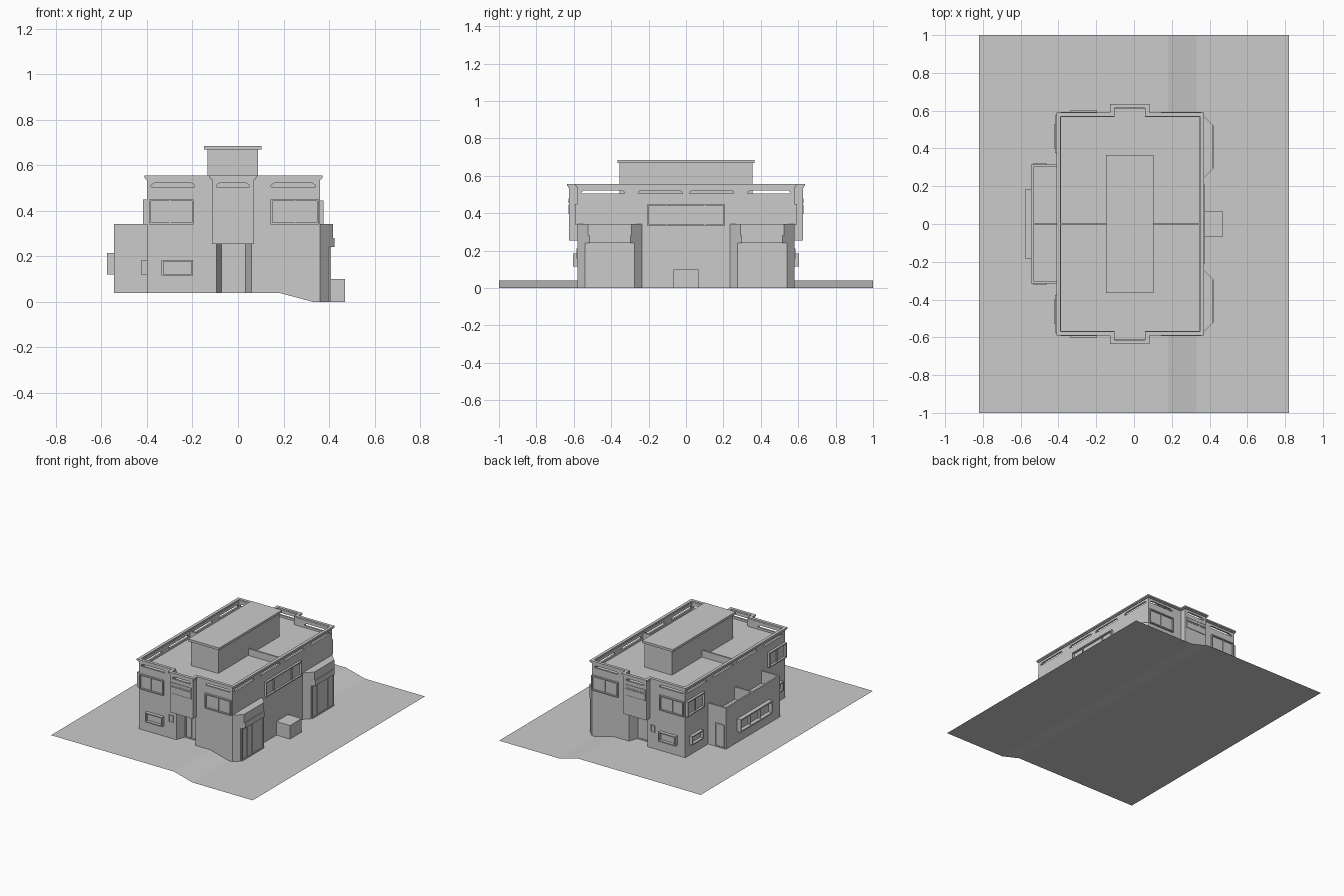
import bpy, bmesh

if "Cube" in bpy.data.objects:
    bpy.data.objects.remove(bpy.data.objects["Cube"])

ROOF, TOP = 0.49, 0.545


def ground_z(x):
    return 0.04 * min(1, max(0, (0.33 - x) / 0.15))


def finish(name, bm):
    bmesh.ops.recalc_face_normals(bm, faces=bm.faces)
    me = bpy.data.meshes.new(name)
    bm.to_mesh(me)
    bm.free()
    ob = bpy.data.objects.new(name, me)
    bpy.context.collection.objects.link(ob)
    return ob


def prism(name, pts, z0, z1):
    """Vertical prism; z0=None makes the open bottom follow the ground."""
    bm = bmesh.new()
    lo = [bm.verts.new((x, y, ground_z(x) if z0 is None else z0)) for x, y in pts]
    hi = [bm.verts.new((x, y, z1)) for x, y in pts]
    n = len(pts)
    for i in range(n):
        j = (i + 1) % n
        bm.faces.new((lo[i], lo[j], hi[j], hi[i]))
    bm.faces.new(hi)
    if z0 is not None:
        bm.faces.new(lo[::-1])
    return finish(name, bm)


def ring(name, outer, inner, z0, z1):
    bm = bmesh.new()
    loops = [[bm.verts.new((x, y, z)) for x, y in pts]
             for pts, z in ((outer, z0), (outer, z1), (inner, z1), (inner, z0))]
    n = len(outer)
    for k in range(4):
        a, b = loops[k], loops[(k + 1) % 4]
        for i in range(n):
            j = (i + 1) % n
            bm.faces.new((a[i], a[j], b[j], b[i]))
    return finish(name, bm)


def boxes(name, items):
    """One mesh made of boxes (x0, x1, y0, y1, z0, z1)."""
    bm = bmesh.new()
    for x0, x1, y0, y1, z0, z1 in items:
        for v in bmesh.ops.create_cube(bm, size=1)['verts']:
            v.co = ((x0 + x1) / 2 + v.co.x * (x1 - x0),
                    (y0 + y1) / 2 + v.co.y * (y1 - y0),
                    (z0 + z1) / 2 + v.co.z * (z1 - z0))
    return finish(name, bm)


def on_wall(axis, s, wall, out, a0, a1, z0, z1):
    p, q = sorted((s * (wall - 0.005), s * (wall + out)))
    return (p, q, a0, a1, z0, z1) if axis == 'x' else (a0, a1, p, q, z0, z1)


def window(name, axis, s, wall, a0, a1, z0, z1, out=0.014, splits=(), t=0.008):
    """Projecting frame with mullions and a set-back pane."""
    parts = [(out, a0, a0 + t, z0, z1), (out, a1 - t, a1, z0, z1),
             (out, a0 + t, a1 - t, z0, z0 + t), (out, a0 + t, a1 - t, z1 - t, z1),
             (0.002, a0 + t, a1 - t, z0 + t, z1 - t)]
    parts += [(out * 0.6, m - 0.003, m + 0.003, z0 + t, z1 - t) for m in splits]
    return boxes(name, [on_wall(axis, s, wall, *p) for p in parts])


def outline(d):
    """Upper storey plan with the two bumps, offset by d."""
    half = [(-0.40 - d, 0.58 + d), (-0.115 - d, 0.58 + d), (-0.115 - d, 0.625 + d),
            (0.07 + d, 0.625 + d), (0.07 + d, 0.58 + d), (0.36 + d, 0.58 + d)]
    return half + [(x, -y) for x, y in reversed(half)]


# ground sheet with a gentle step
bm = bmesh.new()
rows = [[bm.verts.new((x, y, ground_z(x))) for y in (-1, 1)] for x in (-0.82, 0.18, 0.33, 0.82)]
for a, b in zip(rows, rows[1:]):
    bm.faces.new((a[0], b[0], b[1], a[1]))
finish("ground", bm)

# lower storey with tapered entrance recesses
half = [(-0.40, 0.58), (-0.095, 0.58), (-0.072, 0.51), (0.033, 0.51), (0.059, 0.58),
        (0.18, 0.58), (0.33, 0.58), (0.36, 0.58)]
prism("lower_storey", half + [(x, -y) for x, y in reversed(half)], None, 0.255)

# upper storey, parapet and cornice
prism("upper_storey", outline(0), 0.255, ROOF)
parapet = ring("parapet", outline(0), outline(-0.013), ROOF, TOP)
ring("cornice_lower", outline(0.006), outline(-0.013), 0.537, TOP)
ring("cornice_top", outline(0.011), outline(-0.011), TOP, 0.555)

# slots cut through the parapet
bm = bmesh.new()


def slot(axis, a0, a1, z0=0.505, z1=0.522):
    prof = [(a0, z0), (a1, z0), (a1, z0 + 0.008), (a1 - 0.015, z1), (a0 + 0.015, z1), (a0, z0 + 0.008)]
    ends = [[bm.verts.new((a, e, z) if axis == 'y' else (e, a, z)) for a, z in prof] for e in (-0.8, 0.8)]
    for i in range(6):
        j = (i + 1) % 6
        bm.faces.new((ends[0][i], ends[0][j], ends[1][j], ends[1][i]))
    bm.faces.new(ends[0])
    bm.faces.new(ends[1])


cutters = []
for axis, spans in (('y', ((-0.382, -0.19), (-0.095, 0.05), (0.145, 0.34))),
                    ('x', ((-0.558, -0.33), (-0.255, -0.02), (0.02, 0.255), (0.33, 0.558)))):
    bm = bmesh.new()
    for a0, a1 in spans:
        slot(axis, a0, a1)
    cut = finish("slot_cutter_" + axis, bm)
    cut.hide_render = True
    cut.hide_set(True)
    mod = parapet.modifiers.new("slots_" + axis, 'BOOLEAN')
    mod.operation = 'DIFFERENCE'
    mod.solver = 'EXACT'
    mod.object = cut
    cutters.append(cut)
bpy.context.view_layer.update()
baked = bpy.data.meshes.new_from_object(parapet.evaluated_get(bpy.context.evaluated_depsgraph_get()))
parapet.modifiers.clear()
parapet.data = baked
for cut in cutters:
    bpy.data.objects.remove(cut)

# rooftop block and party walls
boxes("penthouse", [(-0.134, 0.088, -0.355, 0.355, ROOF - 0.005, 0.67)])
boxes("penthouse_roof", [(-0.149, 0.103, -0.366, 0.366, 0.668, 0.685)])
boxes("roof_divider", [(-0.389, -0.13, -0.006, 0.006, ROOF - 0.005, 0.54),
                       (0.085, 0.349, -0.006, 0.006, ROOF - 0.005, 0.54)])

# left annex with walled terrace and projecting window
prism("annex", [(-0.545, -0.315), (-0.395, -0.315), (-0.395, 0.315), (-0.545, 0.315)], None, 0.25)
prism("terrace_wall", [(-0.398, -0.315), (-0.545, -0.315), (-0.545, 0.315), (-0.398, 0.315),
                       (-0.398, 0.303), (-0.533, 0.303), (-0.533, -0.303), (-0.398, -0.303)], 0.25, 0.342)
boxes("terrace_divider", [(-0.535, -0.395, -0.006, 0.006, 0.248, 0.342)])
window("annex_window", 'x', -1, 0.545, -0.185, 0.185, 0.12, 0.215, 0.03, (-0.06, 0.06), 0.01)

# right side store box and centre window
boxes("store_box", [(0.355, 0.47, -0.067, 0.067, 0, 0.10)])
window("right_window", 'x', 1, 0.36, -0.208, 0.208, 0.335, 0.445, 0.016, (-0.105, 0.1), 0.008)

# parts repeated front and back
for s, side in ((-1, "front"), (1, "back")):
    window(side + "_upper_left_window", 'y', s, 0.58, -0.39, -0.195, 0.34, 0.45, 0.014, (-0.30,))
    window(side + "_upper_right_window", 'y', s, 0.58, 0.143, 0.355, 0.34, 0.45, 0.014, (0.25,))
    window(side + "_low_window", 'y', s, 0.58, -0.335, -0.197, 0.115, 0.185, 0.024)
    window(side + "_small_window", 'y', s, 0.58, -0.155, -0.12, 0.158, 0.21, 0.006, (), 0.005)
    window(side + "_stair_window", 'y', s, 0.625, -0.107, 0.058, 0.395, 0.447, 0.004, (), 0.005)
    window(side + "_stair_vent", 'y', s, 0.625, -0.107, 0.058, 0.453, 0.478, 0.004, (), 0.005)
    window(side + "_door", 'y', s, 0.51, -0.068, 0.03, 0.04, 0.25, 0.006, (-0.02,))
    window(side + "_annex_door", 'y', s, 0.315, -0.535, -0.46, 0.045, 0.215, 0.006, (), 0.006)
    # left wall windows
    y0, y1 = sorted((s * 0.375, s * 0.575))
    window(side + "_left_upper_window", 'x', -1, 0.40, y0, y1, 0.34, 0.45, 0.018, (s * 0.475,))
    y0, y1 = sorted((s * 0.40, s * 0.53))
    window(side + "_left_low_window", 'x', -1, 0.40, y0, y1, 0.118, 0.183, 0.024)

    # splayed bay: glazed base, sill band and upper band
    def bay(x):
        d = x - 0.36
        return [(0.355, s * 0.58), (0.36, s * 0.58), (x, s * (0.58 - d)),
                (x, s * (0.235 + d)), (0.36, s * 0.235), (0.355, s * 0.235)]
    prism(side + "_bay_base", bay(0.40), None, 0.24)
    prism(side + "_bay_lintel", bay(0.423), 0.24, 0.28)
    prism(side + "_bay_top", bay(0.417), 0.28, 0.342)
    y0, y1 = sorted((s * 0.28, s * 0.535))
    m = (y0 + y1) / 2
    window(side + "_bay_glazing", 'x', 1, 0.40, y0, y1, 0.0, 0.24, 0.008, (m - 0.06, m, m + 0.06))
